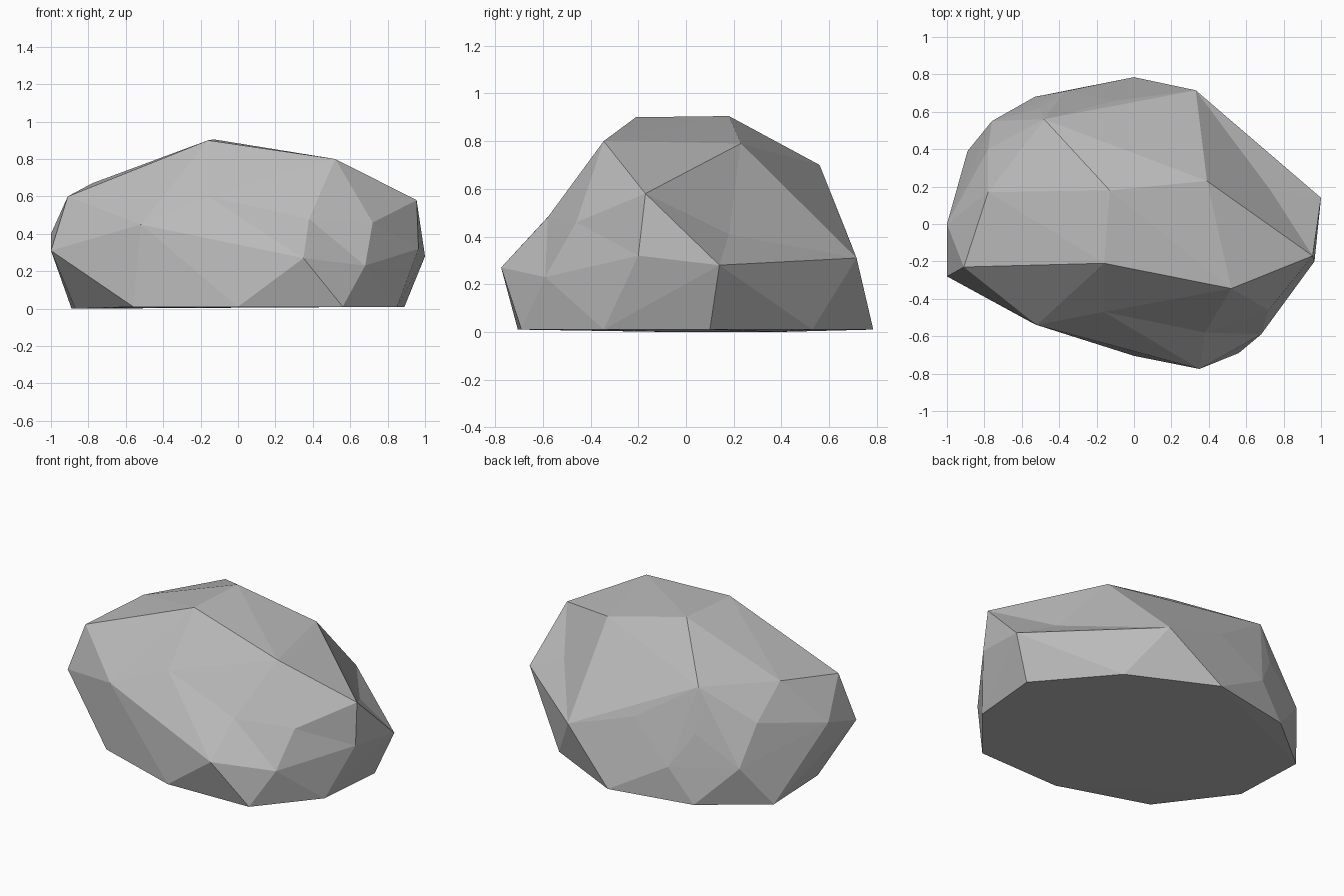
import bpy
import bmesh
from mathutils import Vector

# Remove the default object only
default = bpy.data.objects.get("Cube")
if default:
    bpy.data.objects.remove(default, do_unlink=True)

# Flat footprint of the boulder, walked around the outline
FOOTPRINT = [(0, -.705), (.56, -.69), (.85, -.345), (.89, .1), (.52, .53),
             (0, .785), (-.53, .68), (-.89, .39), (-.87, -.08), (-.56, -.52)]

# Chipped corners of the boulder above the footprint
CORNERS = {
    # crown
    "crown_front": (-.16, -.21, .9),
    "crown_back": (-.13, .18, .905),
    "shoulder_front": (.52, -.345, .8),
    "shoulder_back": (.39, .23, .79),
    "crest_back": (-.48, .56, .7),
    "crest_side": (-.78, .17, .67),
    "crest_tip": (-.91, -.23, .6),
    # front
    "brow": (-.16, -.47, .6),
    "front_bulge": (-.52, -.54, .45),
    "front_chip": (.38, -.58, .48),
    "front_nose": (.35, -.775, .27),
    "cheek_low": (.68, -.59, .23),
    "cheek_high": (.72, -.46, .46),
    # +x end
    "end_high": (.955, -.17, .58),
    "end_mid": (.965, -.2, .32),
    "end_low": (1, .14, .28),
    "end_hollow": (.73, .18, .41),
    # back
    "back_low": (.33, .715, .31),
    "back_ledge": (-.1, .66, .45),
    "back_notch": (-.5, .62, .43),
    "back_foot": (-.37, .71, .22),
    "back_corner": (-.76, .55, .25),
    # -x end
    "far_high": (-.78, .4, .49),
    "far_mid": (-1, 0, .4),
    "far_low": (-1, -.28, .31),
}

# Edges that must run along the hollows and chips
CREASES = [
    ("end_hollow", "end_low"),
    ("end_hollow", "end_high"),
    ("end_hollow", "back_low"),
    ("end_hollow", "shoulder_back"),
    ("end_hollow", "back_ledge"),
    ("front_chip", "shoulder_front"),
    ("front_chip", "front_nose"),
    ("front_chip", "cheek_high"),
    ("front_chip", "cheek_low"),
    ("front_chip", "brow"),
    ("cheek_high", "end_mid"),
]

points = {name: Vector(co) for name, co in CORNERS.items()}
for number, (x, y) in enumerate(FOOTPRINT):
    points["foot_" + str(number)] = Vector((x, y, .01 if x > -.8 else 0))

CORE = Vector((0, 0, .35))


def wrap(push):
    """Wrap a skin around the points, each pushed out from the core."""
    bm = bmesh.new()
    verts = {name: bm.verts.new(CORE + (co - CORE) * push[name])
             for name, co in points.items()}
    bmesh.ops.convex_hull(bm, input=list(bm.verts), use_existing_faces=False)
    return bm, verts


def crease(a, b):
    """Turn the diagonal between two triangles so that it joins a and b."""
    if bm.edges.get((a, b)):
        return
    for edge in bm.edges:
        faces = edge.link_faces
        if len(faces) != 2 or any(len(f.verts) != 3 for f in faces):
            continue
        tips = {v for f in faces for v in f.verts} - set(edge.verts)
        if tips == {a, b}:
            bmesh.utils.edge_rotate(edge, True)
            return


# Push hollow corners out until the skin reaches every one of them
push = {name: 1.0 for name in points}
for attempt in range(15):
    bm, verts = wrap(push)
    hidden = [name for name, v in verts.items() if not v.link_faces]
    if not hidden:
        break
    if attempt < 14:
        bm.free()
        for name in hidden:
            push[name] *= 1.04

# Set the creases, then let the hollows sink back
for first, second in CREASES:
    crease(verts[first], verts[second])
for name, v in verts.items():
    v.co = points[name]
for v in [v for v in bm.verts if not v.link_faces]:
    bm.verts.remove(v)
bmesh.ops.recalc_face_normals(bm, faces=list(bm.faces))
for face in bm.faces:
    face.smooth = False

mesh = bpy.data.meshes.new("boulder")
bm.to_mesh(mesh)
bm.free()

# Plain grey stone
stone = bpy.data.materials.new("grey_stone")
stone.use_nodes = True
grey = (.5, .5, .5, 1)
stone.diffuse_color = grey
stone.node_tree.nodes["Principled BSDF"].inputs["Base Color"].default_value = grey
mesh.materials.append(stone)

boulder = bpy.data.objects.new("boulder", mesh)
bpy.context.scene.collection.objects.link(boulder)
